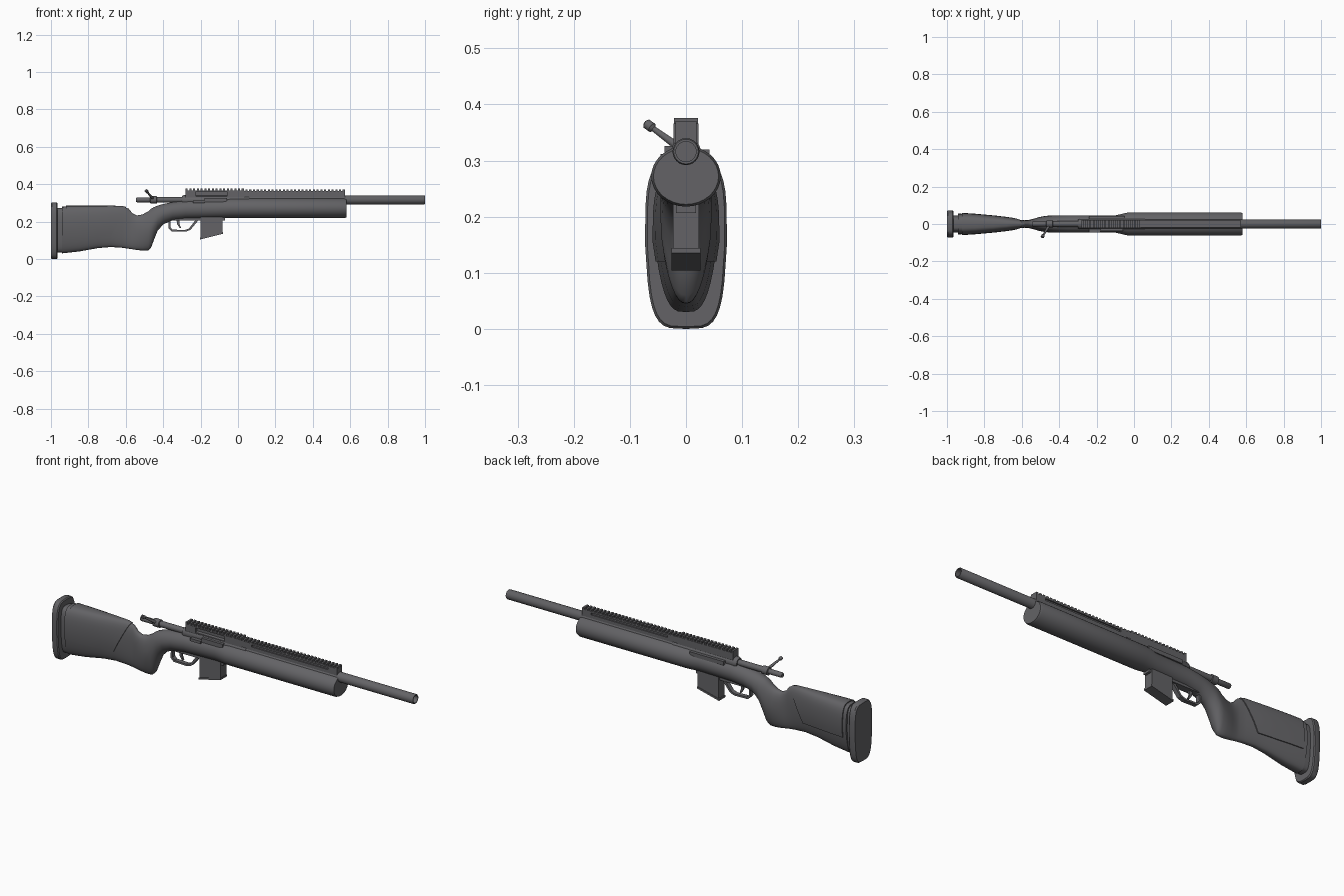
import bpy, bmesh, math
from mathutils import Vector

if "Cube" in bpy.data.objects:
    bpy.data.objects.remove(bpy.data.objects["Cube"], do_unlink=True)

grey = bpy.data.materials.new("dark_grey")
grey.use_nodes = True
COLOUR = (0.125, 0.124, 0.132, 1)
grey.diffuse_color = COLOUR
grey.node_tree.nodes["Principled BSDF"].inputs["Base Color"].default_value = COLOUR


def finish(name, bm, smooth=True):
    """Turn a bmesh into a named, shaded object."""
    bmesh.ops.recalc_face_normals(bm, faces=bm.faces[:])
    mesh = bpy.data.meshes.new(name)
    bm.to_mesh(mesh)
    bm.free()
    mesh.materials.append(grey)
    ob = bpy.data.objects.new(name, mesh)
    bpy.context.collection.objects.link(ob)
    if smooth:
        bpy.ops.object.select_all(action='DESELECT')
        ob.select_set(True)
        bpy.context.view_layer.objects.active = ob
        bpy.ops.object.shade_smooth_by_angle(angle=math.radians(35))
    return ob


def skin(bm, rings):
    """Bridge rings of points and cap both ends."""
    loops = [[bm.verts.new(p) for p in ring] for ring in rings]
    n = len(loops[0])
    for a, b in zip(loops, loops[1:]):
        for i in range(n):
            j = (i + 1) % n
            bm.faces.new((a[i], a[j], b[j], b[i]))
    bm.faces.new(loops[0])
    bm.faces.new(loops[-1])


def power(v, e):
    return math.copysign(abs(v) ** e, v)


def section(x, low, high, half, taper=0, e=1.0, grow=0, n=32):
    """Rounded cross-section, narrower toward the bottom by taper."""
    mid, h = (low + high) / 2, (high - low) / 2 + grow
    ring = []
    for i in range(n):
        a = 2 * math.pi * i / n
        s = power(math.sin(a), e)
        width = (half + grow) * (1 - taper * max(0, -s))
        ring.append((x, width * power(math.cos(a), e), mid + h * s))
    return ring


def loft(name, sections, grow=0):
    bm = bmesh.new()
    skin(bm, [section(*s, grow=grow) for s in sections])
    return finish(name, bm)


def rod(name, profile, z, n=24):
    """Turned part along x from (x, radius) pairs."""
    bm = bmesh.new()
    skin(bm, [section(x, z - r, z + r, r, n=n) for x, r in profile])
    return finish(name, bm)


def add_box(bm, x0, x1, y0, y1, z0, z1):
    skin(bm, [[(x, y0, z0), (x, y1, z0), (x, y1, z1), (x, y0, z1)] for x in (x0, x1)])


def boxes(name, items):
    bm = bmesh.new()
    for item in items:
        add_box(bm, *item)
    return finish(name, bm, smooth=False)


def prism(name, outline, half):
    """Side outline (x, z) given thickness in y."""
    bm = bmesh.new()
    skin(bm, [[(x, y, z) for x, z in outline] for y in (-half, half)])
    return finish(name, bm, smooth=False)


# Stock: butt, thin wrist, grip and fore-end in one loft
butt = [
    (-0.94, 0.03, 0.28, 0.056, 0.3, 0.6),
    (-0.85, 0.04, 0.28, 0.050, 0.3, 0.6),
    (-0.75, 0.058, 0.28, 0.041, 0.3, 0.65),
    (-0.68, 0.064, 0.28, 0.033, 0.25, 0.7),
    (-0.62, 0.06, 0.279, 0.024, 0.1, 0.75),
    (-0.585, 0.055, 0.27, 0.020, 0.05, 0.8),
]
grip = [
    (-0.565, 0.052, 0.245, 0.021, 0.05, 0.8),
    (-0.54, 0.048, 0.233, 0.027, 0.1, 0.85),
    (-0.51, 0.045, 0.238, 0.036, 0.2, 0.85),
    (-0.48, 0.046, 0.255, 0.042, 0.3, 0.85),
    (-0.465, 0.06, 0.268, 0.044, 0.3, 0.85),
    (-0.45, 0.10, 0.277, 0.045, 0.25, 0.9),
    (-0.43, 0.15, 0.285, 0.045, 0.2, 0.9),
    (-0.40, 0.185, 0.294, 0.045, 0.1),
    (-0.35, 0.207, 0.304, 0.046),
    (-0.28, 0.215, 0.314, 0.046),
]
fore_end = [
    (-0.10, 0.218, 0.322, 0.046),
    (-0.03, 0.218, 0.326, 0.062),
    (0.57, 0.218, 0.326, 0.062),
    (0.58, 0.222, 0.322, 0.058),
]
loft("stock", butt + grip + fore_end)

# Recoil pad with its narrow spacer
loft("pad_spacer", [(-0.968, 0.035, 0.272, 0.046, 0.2, 0.5),
                    (-0.938, 0.035, 0.272, 0.046, 0.2, 0.5)])
loft("recoil_pad", [(-1.0, 0.004, 0.299, 0.069, 0.12, 0.5),
                    (-0.994, 0.0, 0.303, 0.073, 0.12, 0.5),
                    (-0.97, 0.0, 0.303, 0.073, 0.12, 0.5),
                    (-0.965, 0.004, 0.299, 0.069, 0.12, 0.5)])

# Cheek piece: a thin shell over the butt, trimmed to a slanted outline
bm = bmesh.new()
skin(bm, [section(*s, grow=0.005) for s in butt])
cuts = [((-0.92, 0, 0), (-1, 0, 0)),
        ((0, 0, 0.12), (0, 0, -1)),
        ((-0.68, 0, 0.12), (0.165, 0, -0.085))]
for point, normal in cuts:
    geom = bm.verts[:] + bm.edges[:] + bm.faces[:]
    bmesh.ops.bisect_plane(bm, geom=geom, plane_co=point, plane_no=normal, clear_outer=True)
    bmesh.ops.holes_fill(bm, edges=[e for e in bm.edges if e.is_boundary])
finish("cheek_piece", bm)

# Barrel with open muzzle, receiver tube and bolt
rod("barrel", [(0.0, 0.024), (0.997, 0.024), (1.0, 0.022), (1.0, 0.018), (0.9, 0.018)], 0.316)
rod("receiver", [(-0.30, 0.022), (-0.29, 0.027), (0.06, 0.027)], 0.314)
rod("bolt", [(-0.545, 0.010), (-0.54, 0.013), (-0.47, 0.013), (-0.468, 0.020), (-0.435, 0.020),
             (-0.433, 0.015), (-0.27, 0.015)], 0.316)

# Bolt handle with knob, swept up to the right
start, end = Vector((-0.452, -0.005, 0.318)), Vector((-0.492, -0.072, 0.367))
axis = (end - start).normalized()
side = axis.cross(Vector((0, 0, 1))).normalized()
up = side.cross(axis)
bm = bmesh.new()
rings = []
for t, r in ((0, 0.008), (0.78, 0.005), (0.83, 0.009), (0.97, 0.009), (1, 0.006)):
    c = start.lerp(end, t)
    rings.append([c + r * (side * math.cos(a) + up * math.sin(a))
                  for a in (2 * math.pi * i / 12 for i in range(12))])
skin(bm, rings)
finish("bolt_handle", bm)

# Rear rail with the loading port recessed on the right side
W = 0.022
boxes("rear_rail", [
    (-0.28, -0.225, -W, W, 0.315, 0.366),
    (-0.06, 0.035, -W, W, 0.315, 0.366),
    (-0.225, -0.06, -W, W, 0.315, 0.335),
    (-0.225, -0.06, -0.008, W, 0.335, 0.36),
    (-0.225, -0.06, -W, W, 0.36, 0.366),
])

# Front rail with a long side slot
boxes("front_rail", [
    (0.035, 0.09, -0.02, 0.02, 0.315, 0.364),
    (0.52, 0.572, -0.02, 0.02, 0.315, 0.364),
    (0.09, 0.52, -0.02, 0.02, 0.315, 0.346),
    (0.09, 0.52, -0.013, 0.013, 0.346, 0.356),
    (0.09, 0.52, -0.02, 0.02, 0.356, 0.364),
])


# Cross teeth along both rails
def teeth(name, x0, x1, z0, z1, half, pitch=0.02):
    count = int((x1 - x0) / pitch)
    boxes(name, [(x0 + i * pitch, x0 + i * pitch + pitch * 0.55, -half, half, z0, z1)
                 for i in range(count + 1)])


teeth("rear_rail_teeth", -0.28, 0.024, 0.364, 0.376, 0.021)
teeth("front_rail_teeth", 0.04, 0.562, 0.362, 0.371, 0.019)

# Bolt catch plates beside the receiver
boxes("bolt_catch", [
    (-0.24, -0.18, -0.045, -0.02, 0.298, 0.312),
    (-0.18, -0.06, -0.038, -0.02, 0.305, 0.326),
    (-0.24, -0.05, 0.02, 0.042, 0.30, 0.32),
])

# Magazine with a slanted floor plate
prism("magazine", [(-0.2, 0.24), (-0.2, 0.112), (-0.082, 0.142), (-0.082, 0.24)], 0.023)
prism("magazine_floor", [(-0.204, 0.113), (-0.204, 0.104), (-0.079, 0.135), (-0.079, 0.144)], 0.026)

# Trigger guard, a swept strip, and the trigger
outer = [(-0.37, 0.215), (-0.372, 0.165), (-0.355, 0.148), (-0.28, 0.146), (-0.255, 0.155), (-0.205, 0.215)]
inner = [(-0.361, 0.215), (-0.362, 0.170), (-0.350, 0.157), (-0.283, 0.155), (-0.262, 0.163), (-0.222, 0.215)]
bm = bmesh.new()
skin(bm, [[(a[0], -0.011, a[1]), (a[0], 0.011, a[1]), (b[0], 0.011, b[1]), (b[0], -0.011, b[1])]
          for a, b in zip(outer, inner)])
finish("trigger_guard", bm, smooth=False)
prism("trigger", [(-0.33, 0.215), (-0.325, 0.185), (-0.312, 0.165), (-0.305, 0.167),
                  (-0.313, 0.187), (-0.312, 0.215)], 0.005)
boxes("guard_plate", [(-0.38, -0.07, -0.018, 0.018, 0.207, 0.225)])
